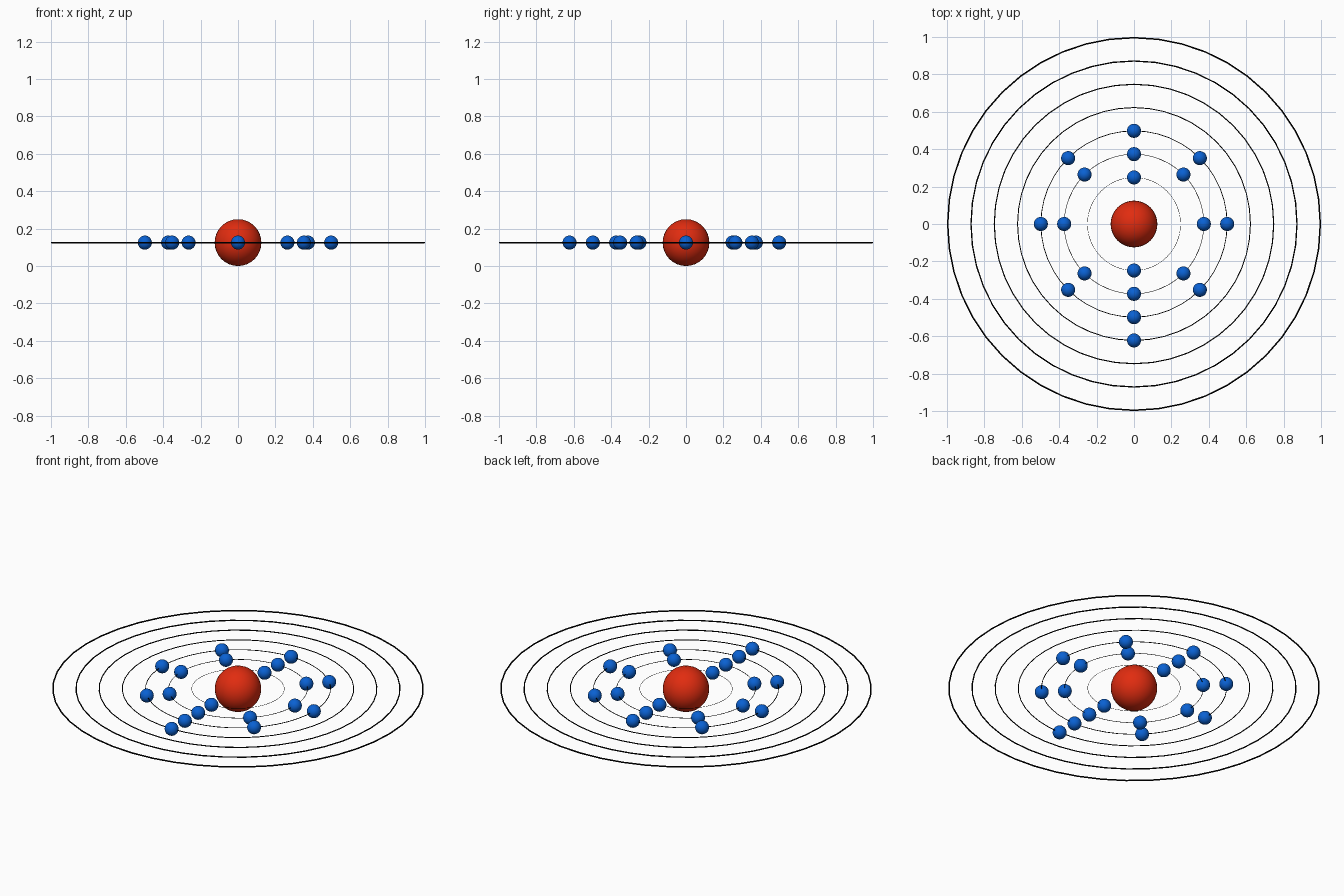
import bpy
from math import cos, sin, pi

if "Cube" in bpy.data.objects:
    bpy.data.objects.remove(bpy.data.objects["Cube"])

Z = 0.125        # height of the orbital plane
STEP = 0.125     # spacing between shells


def material(name, rgb):
    m = bpy.data.materials.new(name)
    m.diffuse_color = (*rgb, 1)
    m.use_nodes = True
    m.node_tree.nodes["Principled BSDF"].inputs["Base Color"].default_value = m.diffuse_color
    return m


red = material("red", (0.75, 0.025, 0.005))
blue = material("blue", (0.003, 0.12, 0.65))
black = material("black", (0.0, 0.0, 0.0))


def finish(name, mat):
    ob = bpy.context.object
    ob.name = name
    ob.data.materials.append(mat)
    bpy.ops.object.shade_smooth()
    return ob


def ball(name, radius, loc, mat):
    bpy.ops.mesh.primitive_uv_sphere_add(segments=32, ring_count=16,
                                         radius=radius, location=loc)
    return finish(name, mat)


# Nucleus
ball("nucleus", 0.125, (0, 0, Z), red)

# Seven orbit rings, tube thickness growing with the radius
for i in range(2, 9):
    r = i * STEP
    bpy.ops.mesh.primitive_torus_add(major_radius=r * 0.996, minor_radius=r * 0.004,
                                     major_segments=48, minor_segments=12,
                                     location=(0, 0, Z))
    finish(f"orbit_ring_{i - 1}", black)

# Electrons: evenly spread over the four occupied shells, starting at the front
for shell, count in enumerate((2, 8, 8, 1), start=1):
    r = (shell + 1) * STEP * 0.996
    for k in range(count):
        a = -pi / 2 + 2 * pi * k / count
        ball(f"electron_{shell}_{k + 1}", 0.0375, (r * cos(a), r * sin(a), Z), blue)
